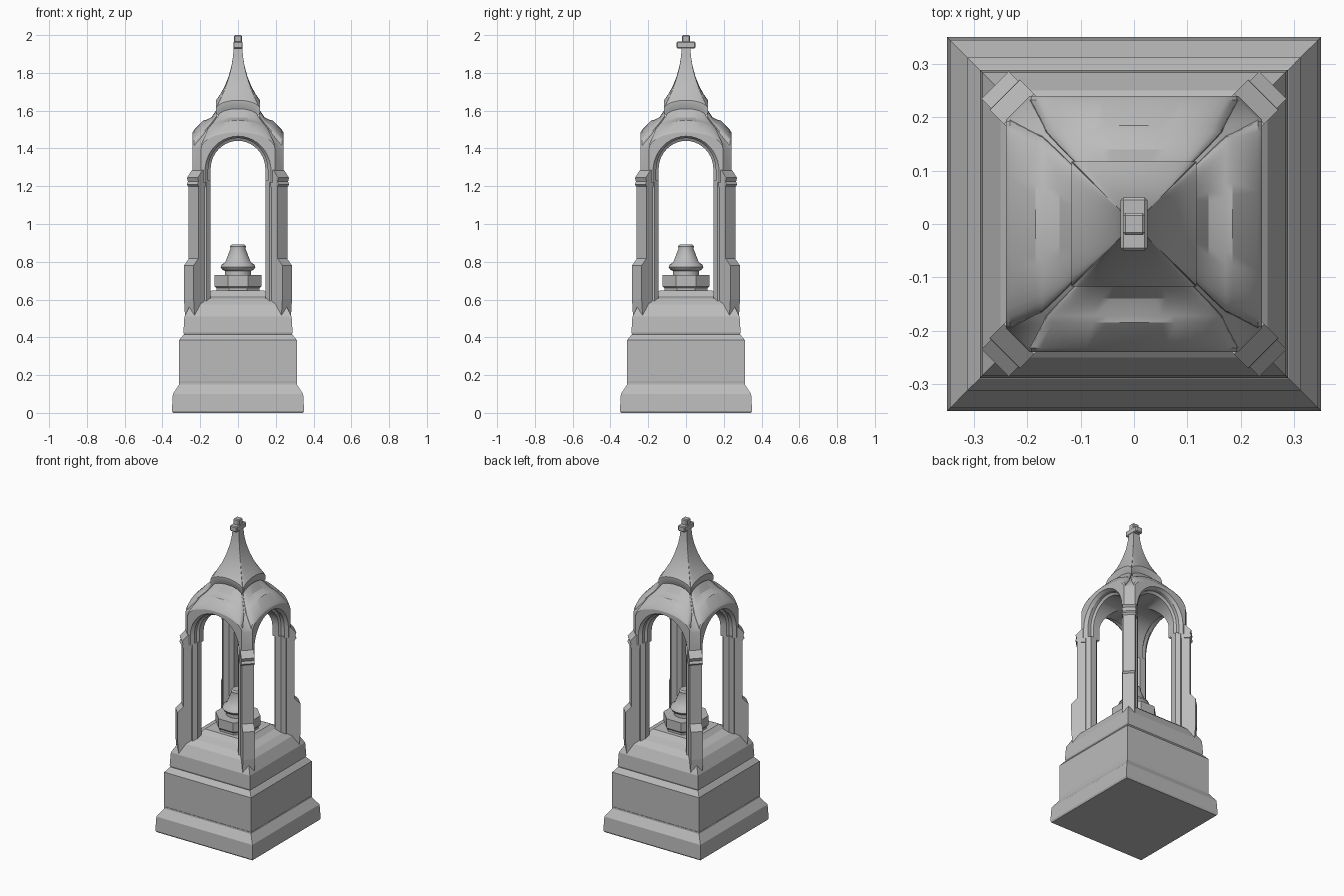
import bpy, bmesh, math
from mathutils import Matrix, Vector

cube = bpy.data.objects.get("Cube")
if cube:
    bpy.data.objects.remove(cube, do_unlink=True)

STONE = (0.5, 0.5, 0.5, 1)
stone = bpy.data.materials.new("grey_stone")
stone.use_nodes = True
stone.diffuse_color = STONE
stone.node_tree.nodes["Principled BSDF"].inputs["Base Color"].default_value = STONE


def finish(bm, name, smooth=None):
    """Clean the mesh, link it as an object and colour it."""
    bmesh.ops.remove_doubles(bm, verts=bm.verts, dist=0.0005)
    bmesh.ops.recalc_face_normals(bm, faces=bm.faces)
    mesh = bpy.data.meshes.new(name)
    bm.to_mesh(mesh)
    bm.free()
    mesh.materials.append(stone)
    obj = bpy.data.objects.new(name, mesh)
    bpy.context.collection.objects.link(obj)
    if smooth:
        bpy.ops.object.select_all(action='DESELECT')
        bpy.context.view_layer.objects.active = obj
        obj.select_set(True)
        bpy.ops.object.shade_smooth_by_angle(angle=math.radians(smooth))
    return obj


def bridge(bm, a, b, closed=False):
    """Quads between two equal rows of vertices."""
    n = len(a)
    for i in range(n if closed else n - 1):
        j = (i + 1) % n
        bm.faces.new((a[i], a[j], b[j], b[i]))


def loft(name, rings, smooth=None):
    """Solid through closed rings of points, capped at both ends."""
    bm = bmesh.new()
    rows = [[bm.verts.new(p) for p in ring] for ring in rings]
    for a, b in zip(rows, rows[1:]):
        bridge(bm, a, b, True)
    bm.faces.new(rows[0])
    bm.faces.new(rows[-1])
    return finish(bm, name, smooth)


def turned(name, profile, sides, smooth=None):
    """Regular solid from (apothem, height) pairs, a flat side to the front."""
    k = 1 / math.cos(math.pi / sides)
    angles = [(i + 0.5) * math.tau / sides for i in range(sides)]
    return loft(name, [[(r * k * math.cos(a), r * k * math.sin(a), z) for a in angles]
                       for r, z in profile], smooth)


# Stepped square base
turned("plinth", [(0.345, 0), (0.35, 0.01), (0.345, 0.1), (0.312, 0.15), (0.312, 0.16)], 4)
turned("dado", [(0.308, 0.15), (0.312, 0.165), (0.312, 0.385), (0.29, 0.412), (0.28, 0.42)], 4)
turned("upper_base", [(0.284, 0.41), (0.289, 0.425), (0.284, 0.51), (0.25, 0.575),
                      (0.215, 0.605), (0.165, 0.62), (0.14, 0.647)], 4)

# Pedestal and turned ornament under the canopy
turned("pedestal", [(0.115, 0.64), (0.115, 0.66), (0.125, 0.67), (0.125, 0.73)], 8)
turned("ornament", [(0.07, 0.73), (0.07, 0.752), (0.085, 0.76), (0.092, 0.772), (0.085, 0.787),
                    (0.068, 0.797), (0.055, 0.83), (0.04, 0.868), (0.042, 0.882),
                    (0.034, 0.892)], 20, 40)


# Corner posts: moulded shaft, stepped buttress and cap on each diagonal
def radial_ring(section, z, quarter):
    outline = section + [(r, -t) for r, t in reversed(section)]
    turn = Matrix.Rotation(math.radians(45 + 90 * quarter), 3, 'Z')
    return [turn @ Vector((r, t, z)) for r, t in outline]


def shaft(outer, half=0.036):
    return [(0.22, 0.015), (0.25, 0.045), (0.28, 0.045), (0.285, half), (outer, half)]


def block(inner, outer, half):
    return [(inner, half), (outer, half)]


for q in range(4):
    loft(f"post_{q + 1}", [radial_ring(shaft(0.333), z, q) for z in (0.58, 1.23)])
    loft(f"buttress_{q + 1}", [radial_ring(block(0.27, r, 0.036), z, q)
                               for r, z in [(0.36, 0.5), (0.368, 0.6), (0.368, 0.78), (0.33, 0.82)]])
    loft(f"post_cap_{q + 1}", [radial_ring(block(0.27, r, 0.04), z, q)
                               for r, z in [(0.33, 1.195), (0.343, 1.21), (0.335, 1.225),
                                            (0.342, 1.245), (0.305, 1.285)]])

# Canopy: four arched walls, groin vault inside, vaulted roof above
STEPS = 20
FOOT = 1.22


def arch(half, spring, apex):
    """(x, z) points of a round arch from left to right."""
    pts = []
    for i in range(STEPS + 1):
        a = math.pi * (1 - i / STEPS)
        pts.append((half * math.cos(a), spring + (apex - spring) * math.sin(a)))
    return pts


def side_turn(q, x, y, z):
    return Matrix.Rotation(math.radians(90 * q), 3, 'Z') @ Vector((x, y, z))


def arched_ring(wall, corner, base, apex):
    """Square loop whose four upper edges rise as arches."""
    return [side_turn(q, x, -wall, z) for q in range(4) for x, z in arch(corner, base, apex)]


bm = bmesh.new()
roof = [(0.24, 0.195, 1.40, 1.485), (0.232, 0.195, 1.415, 1.5), (0.185, 0.17, 1.47, 1.548),
        (0.172, 0.165, 1.49, 1.55), (0.14, 0.135, 1.53, 1.565), (0.11, 0.105, 1.57, 1.61)]
rows = [[bm.verts.new(p) for p in arched_ring(*r)] for r in roof]
for a, b in zip(rows, rows[1:]):
    bridge(bm, a, b, True)
n = STEPS + 1
feet = []
for q in range(4):
    outer = rows[0][q * n:(q + 1) * n]
    left, right = [bm.verts.new(side_turn(q, s * 0.195, -0.24, FOOT)) for s in (-1, 1)]
    outer = [left] + outer + [right]
    feet.append((left, outer[1], outer[-2], right))
    openings = []
    for half, spring, apex, y in [(0.175, 1.28, 1.465, 0.24), (0.158, 1.285, 1.455, 0.222),
                                  (0.158, 1.285, 1.455, 0.2), (0.145, 1.29, 1.44, 0.19),
                                  (0.145, 1.29, 1.44, None)]:
        pts = arch(half, spring, apex)
        pts = [(-half, FOOT)] + pts + [(half, FOOT)]
        openings.append([bm.verts.new(side_turn(q, x, -(y or abs(x)), z)) for x, z in pts])
    for a, b in zip([outer] + openings, openings):
        bridge(bm, a, b)
# Chamfered corners above the posts
for q in range(4):
    nxt = feet[(q + 1) % 4]
    bm.faces.new((feet[q][2], feet[q][3], nxt[0], nxt[1]))
bmesh.ops.dissolve_degenerate(bm, edges=bm.edges, dist=0.0002)
finish(bm, "canopy", 28)

# Flared spire with arched eaves
spire = [(0.1, 1.56, 1.6), (0.117, 1.592, 1.64), (0.117, 1.605, 1.655), (0.095, 1.655, 1.685),
         (0.07, 1.71, 1.73), (0.05, 1.77, 1.78), (0.034, 1.835, 1.84), (0.026, 1.89, 1.89),
         (0.022, 1.945, 1.945)]
loft("spire", [arched_ring(w, w, b, a) for w, b, a in spire], 30)


# Cross finial
def box(name, size, z):
    bm = bmesh.new()
    bmesh.ops.create_cube(bm, size=1)
    bmesh.ops.scale(bm, vec=size, verts=bm.verts)
    bmesh.ops.translate(bm, vec=(0, 0, z), verts=bm.verts)
    bmesh.ops.bevel(bm, geom=bm.edges[:], offset=0.005, segments=1, affect='EDGES')
    finish(bm, name)


box("finial_shaft", (0.042, 0.042, 0.08), 1.96)
box("finial_arm", (0.05, 0.1, 0.036), 1.948)
